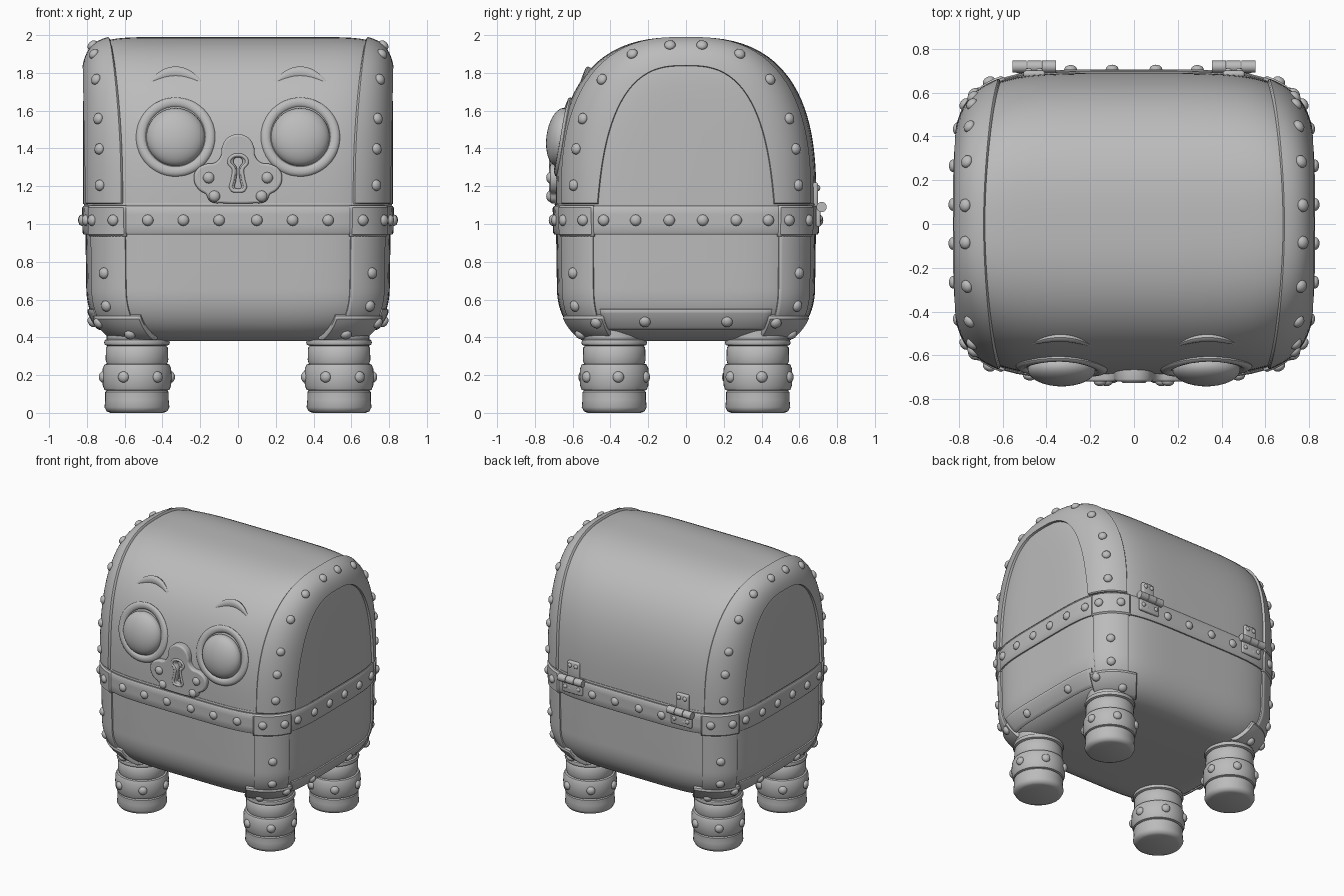
import bpy, bmesh, math
from math import sin, cos, pi, radians, atan2
from mathutils import Vector, Matrix

cube = bpy.data.objects.get("Cube")
if cube:
    bpy.data.objects.remove(cube, do_unlink=True)

grey = bpy.data.materials.new("plain_grey")
grey.use_nodes = True
grey.diffuse_color = (0.5, 0.5, 0.5, 1)
shader = next(n for n in grey.node_tree.nodes if n.type == 'BSDF_PRINCIPLED')
shader.inputs["Base Color"].default_value = grey.diffuse_color
made = []
rivets = []
HALF_X, HALF_Y, SEAM, LID_H = 0.82, 0.69, 1.105, 0.885


def add_object(name, mesh):
    ob = bpy.data.objects.new(name, mesh)
    bpy.context.collection.objects.link(ob)
    mesh.materials.clear()
    mesh.materials.append(grey)
    made.append(ob)
    return ob


def finish(name, bm):
    mesh = bpy.data.meshes.new(name)
    bm.to_mesh(mesh)
    bm.free()
    return add_object(name, mesh)


def spread(a, b, n):
    return [a + (b - a) * i / n for i in range(n + 1)]


# Surface formulas: the tub and the arched lid
def oval(t, a, b, n):
    r = (abs(cos(t) / a) ** n + abs(sin(t) / b) ** n) ** (-1 / n)
    return r * cos(t), r * sin(t)


def tub(t, z):
    q = min(max((0.66 - z) / 0.28, 0), 1)
    inset = 0.24 * (1 - (1 - q ** 2.2) ** 0.4545) + 0.015 * (1.1 - z)
    x, y = oval(t, HALF_X - 0.01 - inset, HALF_Y - inset, 4.7)
    return Vector((x, y, z))


def taper(x, n):
    return max(1 - abs(x / HALF_X) ** n, 0) ** (1 / n)


def lid(t, x):
    y, z = oval(t, HALF_Y, LID_H, 2.7)
    return Vector((x, y * taper(x, 4.7), SEAM + z * taper(x, 10)))


def lid_front(x, z, out=0.0):
    h = (z - SEAM) / (LID_H * taper(x, 10))
    y = HALF_Y * taper(x, 4.7) * (1 - h ** 2.7) ** (1 / 2.7)
    return Vector((x, -y - out, z))


def raised(fn, u, v, off):
    d = 0.0005
    p = fn(u, v)
    n = (fn(u + d, v) - fn(u - d, v)).cross(fn(u, v + d) - fn(u, v - d)).normalized()
    if n.dot(p - Vector((0, 0, 1))) < 0:
        n = -n
    return p + n * off, n


def grid(name, point, nu, nv, loop=False, cap=False):
    bm = bmesh.new()
    rows = [[bm.verts.new(point(i, j)) for j in range(nv)] for i in range(nu)]
    for i in range(nu if loop else nu - 1):
        a, b = rows[i], rows[(i + 1) % nu]
        for j in range(nv - 1):
            bm.faces.new((a[j], b[j], b[j + 1], a[j + 1]))
    bmesh.ops.remove_doubles(bm, verts=bm.verts[:], dist=0.00005)
    if cap:
        bmesh.ops.holes_fill(bm, edges=[e for e in bm.edges if e.is_boundary], sides=0)
    bmesh.ops.recalc_face_normals(bm, faces=bm.faces[:])
    if not cap:
        facing = sum(f.normal.dot(f.calc_center_median() - Vector((0, 0, 1))) for f in bm.faces)
        if facing < 0:
            bmesh.ops.reverse_faces(bm, faces=bm.faces[:])
    return finish(name, bm)


# A raised strap lying on a surface, with rounded edges sinking into it
def strap(name, fn, us, vs, off, loop=False):
    def edged(s):
        e = (s[-1] - s[0]) / abs(s[-1] - s[0]) * 0.01
        inner = [s[0] + e] + s[1:-1] + [s[-1] - e]
        return ([(s[0], -1), (s[0], 0.6)] + [(v, 1) for v in inner]
                + [(s[-1], 0.6), (s[-1], -1)])
    eu = [(u, 1) for u in us] if loop else edged(us)
    ev = edged(vs)

    def point(i, j):
        level = min(eu[i][1], ev[j][1])
        return raised(fn, eu[i][0], ev[j][0], off * level if level > 0 else -0.012)[0]
    return grid(name, point, len(eu), len(ev), loop)


def rivet_on(fn, u, v, off):
    rivets.append(raised(fn, u, v, off))


def tube(name, pts, radii, closed=False):
    n = len(pts)
    def point(i, j):
        side = pts[(i + 1) % n if closed else min(i + 1, n - 1)] - pts[i - 1 if closed or i else 0]
        side.normalize()
        a = side.cross(Vector((0, 1, 0))).normalized()
        w = 2 * pi * j / 10
        return pts[i] + (a * cos(w) + side.cross(a) * sin(w) * 0.6) * radii[i]
    return grid(name, point, n, 11, closed, not closed)


def box(name, centre, size, bevel):
    bm = bmesh.new()
    bmesh.ops.create_cube(bm, size=1, matrix=Matrix.Translation(centre) @ Matrix.Diagonal((*size, 1)))
    bmesh.ops.bevel(bm, geom=bm.edges[:], offset=bevel, segments=3, affect='EDGES', profile=0.5)
    return finish(name, bm)


# Tub and lid shells
around = [2 * pi * i / 112 for i in range(112)]
levels = [0.38, 0.382, 0.388] + spread(0.4, 0.66, 14) + [0.8, 0.95, 1.1]
grid("tub", lambda i, j: tub(around[i], levels[j]), 112, len(levels), True, True)
arch = spread(0, pi, 56)
half = [HALF_X * (1 - (1 - k / 20) ** 3) for k in range(21)]
stations = [-x for x in half[:0:-1]] + half
grid("lid", lambda i, j: lid(arch[i], stations[j]), 57, len(stations), False, True)

# Rim band and seam lip
strap("rim_band", tub, around, [0.945, 1.0, 1.05, 1.095], 0.016, True)
strap("seam_lip", tub, around, [1.096, 1.104, 1.112], 0.006, True)

# Arched trim on both ends of the lid
for s, side in ((1, "left"), (-1, "right")):
    def trim(t, w, s=s):
        k = abs(sin(t))
        inner, outer = 0.61 + 0.07 * k ** 3, 0.791 + 0.016 * k
        return lid(t, s * (inner + (outer - inner) * (1 - (1 - w) ** 2 * (1 - 0.3 * w))))
    strap(side + "_lid_trim", trim, arch, spread(0, 0.97, 14), 0.016)
    for deg in (8.5, 24, 36, 52, 67, 83):
        for t in (radians(deg), pi - radians(deg)):
            rivet_on(lid, t, s * (0.72 + 0.04 * sin(t) ** 3), 0.017)
    # Lower side rail
    mid = 0 if s > 0 else pi
    strap(side + "_bottom_rail", tub, spread(mid - 0.54, mid + 0.54, 24), spread(0.445, 0.55, 6), 0.015)
    for y in (-0.22, 0.22):
        rivet_on(tub, atan2(y, s * 0.77), 0.49, 0.016)
    for y in (-0.45, -0.27, -0.09, 0.09, 0.27, 0.45):
        rivet_on(tub, atan2(y, s * HALF_X), 1.02, 0.017)
    for x in (0.1, 0.29, 0.485):
        for y in (-HALF_Y, HALF_Y):
            rivet_on(tub, atan2(y, s * x), 1.02, 0.017)

# Corner straps, plates, caps and legs
leg_profile = [(0, 0), (0.14, 0), (0.16, 0.008), (0.172, 0.03), (0.168, 0.07), (0.168, 0.11),
               (0.16, 0.118), (0.172, 0.122), (0.181, 0.145), (0.184, 0.19), (0.181, 0.235),
               (0.172, 0.256), (0.16, 0.26), (0.166, 0.28), (0.164, 0.345), (0.156, 0.355),
               (0.17, 0.36), (0.174, 0.372), (0.17, 0.385), (0.16, 0.39), (0.16, 0.48)]
for sx, sy, where in ((1, -1, "front_left"), (-1, -1, "front_right"), (1, 1, "back_left"), (-1, 1, "back_right")):
    def corner(t, z, sx=sx, sy=sy):
        p = tub(t, z)
        return Vector((p.x * sx, p.y * sy, z))
    def span(a, b):
        return spread(radians(a), radians(b), 14)
    strap(where + "_corner_strap", corner, span(32.5, 47.5), spread(0.42, 0.95, 20), 0.016)
    strap(where + "_corner_plate", corner, span(32, 48), spread(0.935, 1.098, 4), 0.026)
    strap(where + "_corner_cap", corner, span(30, 51), spread(0.4, 0.52, 8), 0.026)
    for deg, z, off in ((35.4, 1.02, 0.027), (44, 1.02, 0.027), (40, 0.74, 0.017),
                        (40, 0.57, 0.017), (44, 0.435, 0.027), (33, 0.49, 0.027)):
        rivet_on(corner, radians(deg), z, off)
    foot = Vector((sx * 0.535, sy * 0.38, 0))
    def leg(i, j, foot=foot):
        r, z = leg_profile[j]
        return foot + Vector((r * cos(2 * pi * i / 40), r * sin(2 * pi * i / 40), z))
    grid(where + "_leg", leg, 40, len(leg_profile), True, True)
    for k in range(6):
        n = Vector((cos(k * pi / 3 + 0.12), sin(k * pi / 3 + 0.12), 0))
        rivets.append((foot + n * 0.182 + Vector((0, 0, 0.19)), n))

# Eyes, eye rims and brows
for s, side in ((1, "left"), (-1, "right")):
    c = lid_front(s * 0.33, 1.46, -0.002)
    bm = bmesh.new()
    bmesh.ops.create_uvsphere(bm, u_segments=40, v_segments=20, radius=1, matrix=Matrix.Translation(c)
                              @ Matrix.Rotation(radians(-98), 4, 'X') @ Matrix.Diagonal((0.155, 0.155, 0.075, 1)))
    finish(side + "_eye", bm)
    ring = [lid_front(c.x + 0.183 * cos(a), c.z + 0.183 * sin(a), -0.002) for a in spread(0, 2 * pi, 48)[:-1]]
    tube(side + "_eye_rim", ring, [0.027] * 48, True)
    brow = [lid_front(c.x + k * 0.14, 1.8 - 0.055 * k * k, -0.006) for k in spread(-1, 1, 20)]
    tube(side + "_brow", brow, [0.004 + 0.03 * (1 - k * k) for k in spread(-1, 1, 20)])


# Lock plate with a keyhole through it
def outline(curve, half_pts):
    pts = half_pts + [(-x, z) for x, z in half_pts[-1:0:-1] if x > 0]
    sp = curve.splines.new('BEZIER')
    sp.bezier_points.add(len(pts) - 1)
    for bp, (x, z) in zip(sp.bezier_points, pts):
        bp.co = (x, z, 0)
        bp.handle_left_type = bp.handle_right_type = 'AUTO'
    sp.use_cyclic_u = True


plate_half = [(0, 1.463), (0.05, 1.445), (0.074, 1.4), (0.08, 1.355), (0.115, 1.315), (0.17, 1.305),
              (0.21, 1.28), (0.222, 1.24), (0.2, 1.192), (0.16, 1.165), (0.14, 1.13), (0.08, 1.122), (0, 1.12)]
key_half = [(0, 1.365), (0.028, 1.352), (0.036, 1.326), (0.018, 1.292), (0.022, 1.235), (0.026, 1.185), (0, 1.175)]


def from_curve(name, halves, fill, extrude, bevel, y):
    cu = bpy.data.curves.new(name, 'CURVE')
    cu.dimensions = '2D' if fill else '3D'
    cu.fill_mode = 'BOTH' if fill else 'FULL'
    cu.extrude, cu.bevel_depth, cu.bevel_resolution, cu.resolution_u = extrude, bevel, 3, 6
    for h in halves:
        outline(cu, h)
    temp = bpy.data.objects.new(name + "_guide", cu)
    bpy.context.collection.objects.link(temp)
    deps = bpy.context.evaluated_depsgraph_get()
    mesh = bpy.data.meshes.new_from_object(temp.evaluated_get(deps))
    bpy.data.objects.remove(temp, do_unlink=True)
    mesh.transform(Matrix.Translation((0, y, 0)) @ Matrix.Rotation(pi / 2, 4, 'X'))
    add_object(name, mesh)


from_curve("lock_plate", [plate_half, key_half], True, 0.022, 0.012, -0.685)
from_curve("keyhole_rim", [[(x * 1.3, z) for x, z in key_half]], False, 0, 0.01, -0.717)
for x, z in ((0.155, 1.245), (0.125, 1.147)):
    for s in (1, -1):
        rivets.append((Vector((s * x, -0.719, z)), Vector((0, -1, 0))))

# Back hinges
for s, side in ((1, "left"), (-1, "right")):
    x = s * 0.455
    box(side + "_hinge_upper_leaf", (x, 0.685, 1.155), (0.1, 0.03, 0.13), 0.012)
    box(side + "_hinge_lower_leaf", (x, 0.7, 1.035), (0.17, 0.025, 0.1), 0.01)
    for k in (-1, 0, 1):
        bm = bmesh.new()
        bmesh.ops.create_cone(bm, cap_ends=True, segments=20, radius1=0.027, radius2=0.027, depth=0.064,
                              matrix=Matrix.Translation((x + k * 0.068, 0.718, 1.09)) @ Matrix.Rotation(pi / 2, 4, 'Y'))
        finish(side + "_hinge_knuckle", bm)
    for dx, y, z in ((0.025, 0.7, 1.19), (0.055, 0.712, 1.03)):
        for k in (-1, 1):
            rivets.append((Vector((x + k * dx, y, z)), Vector((0, 1, 0)), 0.016))

# All rivets
bm = bmesh.new()
for p, n, *size in rivets:
    r = size[0] if size else 0.03
    bmesh.ops.create_uvsphere(bm, u_segments=14, v_segments=8, radius=r, matrix=Matrix.Translation(p)
                              @ n.to_track_quat('Z', 'Y').to_matrix().to_4x4() @ Matrix.Diagonal((1, 1, 0.7, 1)))
finish("rivets", bm)

# Smooth shading with sharp edges kept
bpy.ops.object.select_all(action='DESELECT')
for ob in made:
    ob.select_set(True)
bpy.context.view_layer.objects.active = made[0]
bpy.ops.object.shade_smooth_by_angle(angle=radians(40))
